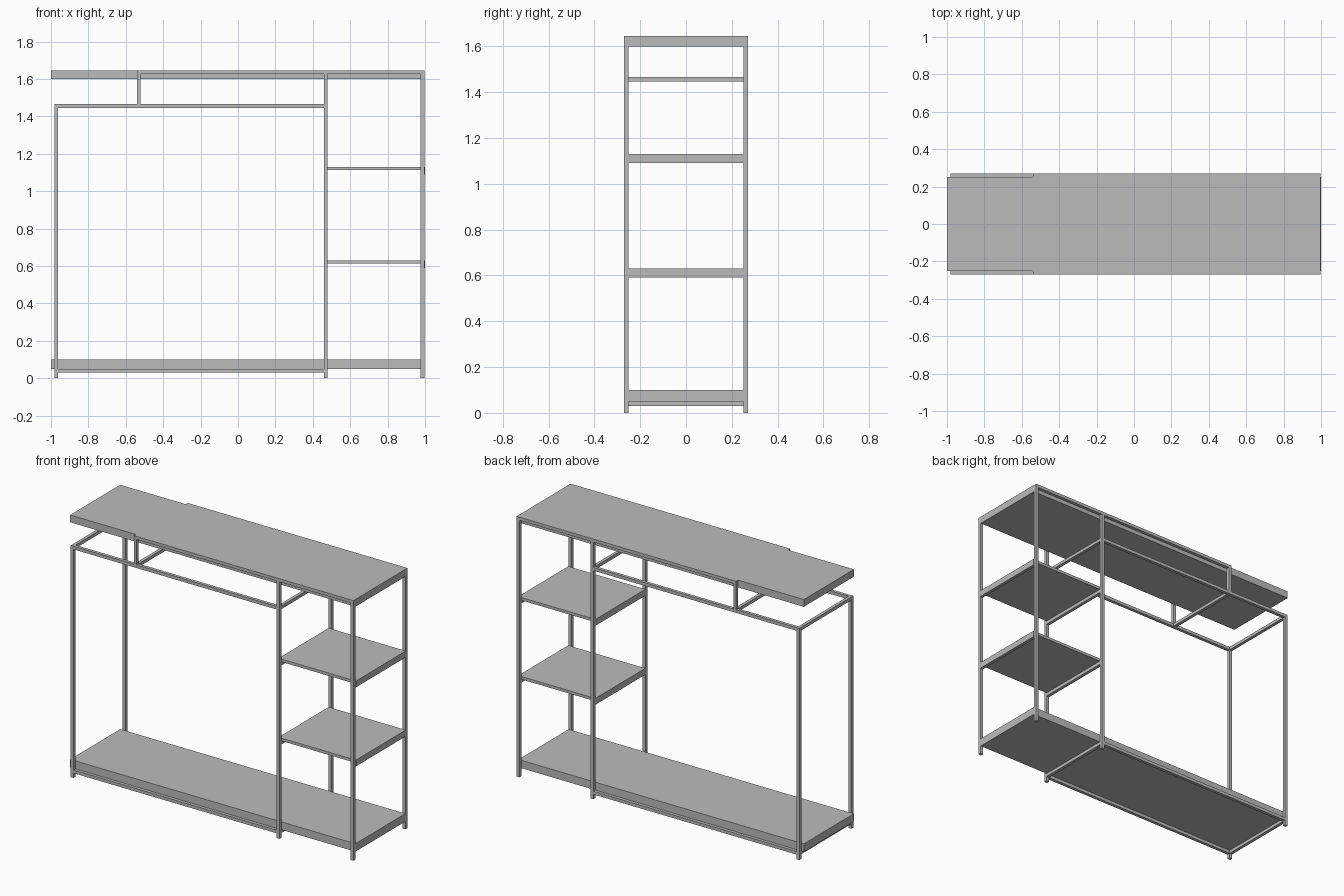
import bpy

cube = bpy.data.objects.get("Cube")
if cube:
    bpy.data.objects.remove(cube, do_unlink=True)

grey = bpy.data.materials.new("plain grey")
grey.use_nodes = True
GREY = (0.5, 0.5, 0.5, 1)
grey.diffuse_color = GREY
grey.node_tree.nodes["Principled BSDF"].inputs["Base Color"].default_value = GREY

T = 0.02                  # tube thickness
INNER, OUTER = 0.25, 0.27  # depth of boards and of frame
TOP, RAIL, BASE = 1.646, 1.466, 0.05
LEFT, SHORT, MID, RIGHT = -0.982, -0.54, 0.459, 0.977  # low x of each post


def box(name, x, y, z):
    """Box from (min, max) ranges on each axis."""
    bpy.ops.mesh.primitive_cube_add(size=1, location=[sum(r) / 2 for r in (x, y, z)])
    ob = bpy.context.object
    ob.name = name
    ob.scale = [r[1] - r[0] for r in (x, y, z)]
    bpy.ops.object.transform_apply(location=False, rotation=False, scale=True)
    ob.data.materials.append(grey)
    return ob


def pair(name, x, z):
    """Matching tubes on the front and the back of the frame."""
    box("front_" + name, x, (-OUTER, -INNER), z)
    box("back_" + name, x, (INNER, OUTER), z)


def crossbar(name, x, top, height=T):
    """Tube running from front to back."""
    box(name, (x, x + T), (-INNER, INNER), (top - height, top))


# Posts
pair("end_post", (LEFT, LEFT + T), (0, RAIL))
pair("short_post", (SHORT, SHORT + T), (RAIL, TOP - T))
pair("middle_post", (MID, MID + T), (0, TOP - T))
pair("shelf_post", (RIGHT, RIGHT + T), (0, TOP - T))

# Long rails
pair("top_rail", (SHORT, RIGHT + T), (TOP - T, TOP))
pair("hanging_rail", (LEFT + T, MID), (RAIL - T, RAIL))
pair("base_rail", (LEFT + T, MID), (BASE - T, BASE))

# Crossbars of the hanging frame and the base
for name, x in (("end", LEFT), ("short", SHORT), ("middle", MID)):
    crossbar(name + "_hanging_crossbar", x, RAIL)
for name, x in (("end", LEFT), ("middle", MID)):
    crossbar(name + "_base_crossbar", x, BASE)

# Thick top and bottom boards
for name, low, high in (("top_board", 1.6, TOP), ("bottom_board", BASE, 0.1)):
    box(name, (-1, RIGHT + T), (-INNER, INNER), (low, high))

# Thin shelves held between deep side bars
for name, top in (("lower", 0.63), ("upper", 1.13)):
    box(name + "_shelf", (MID + T, RIGHT + 0.003), (-INNER, INNER), (top - 0.018, top))
    crossbar(name + "_shelf_inner_bar", MID, top, 0.04)
    crossbar(name + "_shelf_outer_bar", RIGHT + 0.003, top, 0.04)
